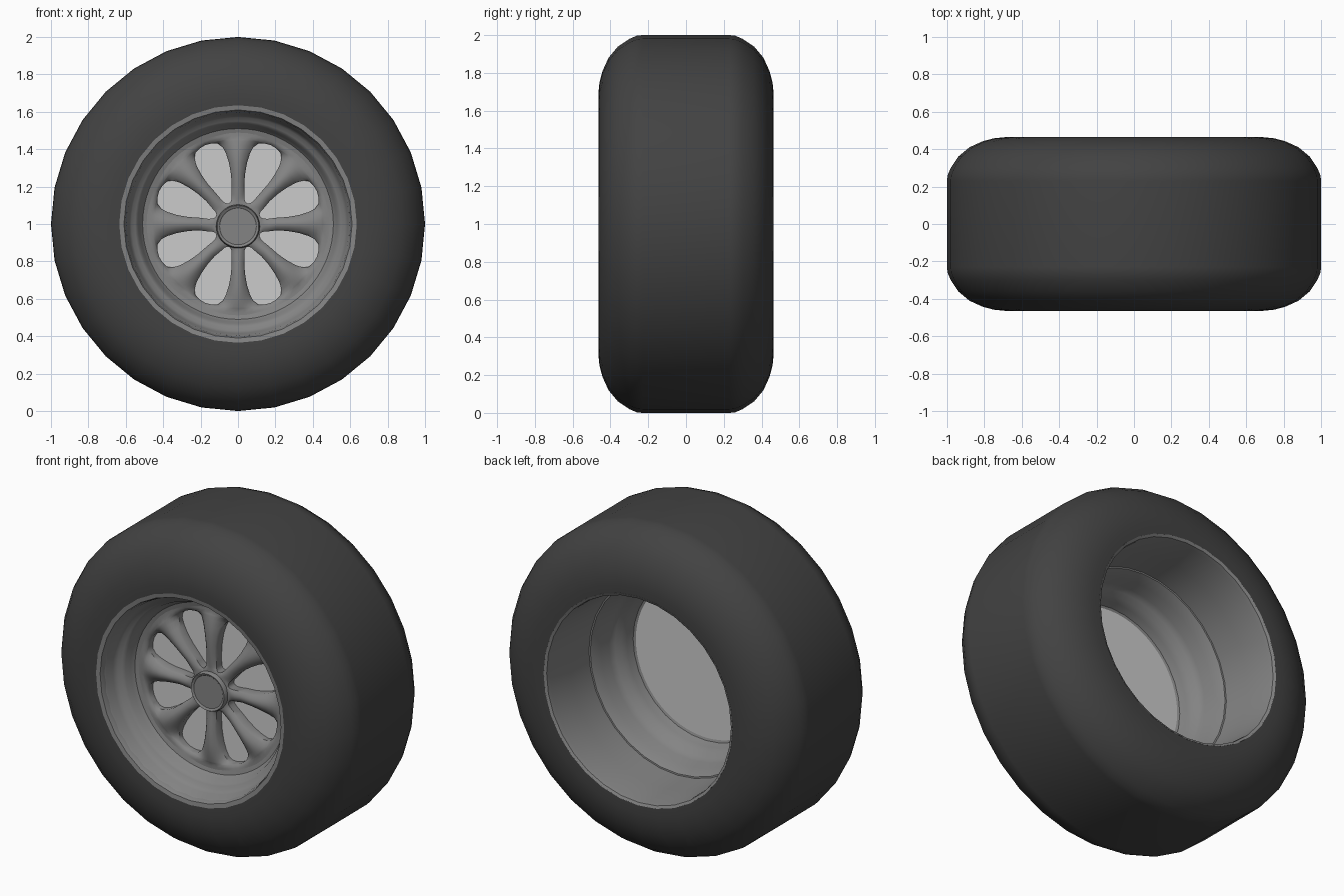
import bpy, bmesh
from math import sin, cos, pi, radians

if "Cube" in bpy.data.objects:
    bpy.data.objects.remove(bpy.data.objects["Cube"])


def material(name, v):
    m = bpy.data.materials.new(name)
    m.diffuse_color = (v, v, v, 1)
    m.use_nodes = True
    m.node_tree.nodes["Principled BSDF"].inputs["Base Color"].default_value = m.diffuse_color
    return m


RUBBER = material("rubber", 0.055)
METAL = material("metal", 0.23)


def point(r, a, y, dz=0):
    return (r * cos(a), y, 1 + dz + r * sin(a))


def finish(bm, name, mat, angle=35):
    bmesh.ops.remove_doubles(bm, verts=bm.verts, dist=1e-5)
    me = bpy.data.meshes.new(name)
    bm.to_mesh(me)
    bm.free()
    ob = bpy.data.objects.new(name, me)
    bpy.context.collection.objects.link(ob)
    if mat:
        me.materials.append(mat)
    bpy.ops.object.select_all(action='DESELECT')
    ob.select_set(True)
    bpy.context.view_layer.objects.active = ob
    bpy.ops.object.shade_smooth_by_angle(angle=radians(angle))
    return ob


def lathe(name, profile, mat, n=32, dz=0, angle=35):
    """Revolve (radius, y) points around the axle."""
    bm = bmesh.new()
    rows = [[bm.verts.new(point(r, 2 * pi * j / n, y, dz)) for j in range(n)] for r, y in profile]
    for a, b in zip(rows, rows[1:]):
        for j in range(n):
            k = (j + 1) % n
            bm.faces.new((a[j], a[k], b[k], b[j]))
    return finish(bm, name, mat, angle)


# Tyre: half profile from the bead to the tread, mirrored in y
half = [(0.62, 0.44), (0.635, 0.462), (0.69, 0.464), (0.75, 0.458), (0.81, 0.442), (0.88, 0.41),
        (0.94, 0.36), (0.98, 0.30), (0.997, 0.26), (1.0, 0.23)]
lathe("tyre", half + [(r, -y) for r, y in reversed(half)], RUBBER, angle=40)

# Front lip and stepped dish leading down to the spokes
lathe("front_lip", [(0.637, -0.45), (0.635, -0.462), (0.61, -0.458), (0.603, -0.44), (0.60, -0.42)], METAL)
lathe("front_dish", [(0.605, -0.435), (0.595, -0.42), (0.585, -0.37), (0.57, -0.345), (0.55, -0.335),
                     (0.535, -0.32), (0.525, -0.285), (0.51, -0.265), (0.485, -0.258)], METAL, n=64)

# Barrel seen from the back: stepped inner ring, then the wide rear section
lathe("inner_ring", [(0.465, -0.2), (0.49, -0.19), (0.505, -0.15), (0.515, -0.11), (0.54, -0.085),
                     (0.555, -0.05), (0.562, 0.02), (0.59, 0.08), (0.603, 0.082)], METAL)
lathe("rear_barrel", [(0.598, 0.07), (0.608, 0.25), (0.617, 0.43), (0.622, 0.455),
                      (0.637, 0.463), (0.639, 0.45)], METAL)

# Plain disc behind the spokes
lathe("back_disc", [(0, -0.195), (0.475, -0.195), (0.475, -0.205), (0, -0.205)], None, n=64)

# Spoke face: rows of (radius, half angle, centre y, edge drop); 8 spokes
ROWS = [(0.495, 22.5, -0.259, 0), (0.475, 22.5, -0.259, 0.006), (0.457, 22.5, -0.262, 0.02),
        (0.453, 18, -0.264, 0.026), (0.443, 14, -0.267, 0.032), (0.42, 11.3, -0.272, 0.038),
        (0.38, 9.6, -0.279, 0.036), (0.33, 8.4, -0.282, 0.03), (0.27, 8.0, -0.28, 0.024),
        (0.21, 9.2, -0.275, 0.02), (0.165, 11.8, -0.27, 0.016), (0.142, 14, -0.268, 0.012),
        (0.131, 17.5, -0.267, 0.008), (0.126, 22.5, -0.267, 0.006), (0.09, 22.5, -0.267, 0)]
STEPS = 10
bm = bmesh.new()
for s in range(8):
    grid = []
    for r, half_angle, y, drop in ROWS:
        row = []
        for i in range(STEPS + 1):
            u = 2 * i / STEPS - 1
            a = s * pi / 4 + radians(half_angle) * u
            row.append(bm.verts.new(point(r, a, y + drop * u * u, -0.006 if r < 0.2 else 0)))
        grid.append(row)
    for a, b in zip(grid, grid[1:]):
        for i in range(STEPS):
            bm.faces.new((a[i], a[i + 1], b[i + 1], b[i]))
bmesh.ops.remove_doubles(bm, verts=bm.verts, dist=1e-5)


# Window walls: run the window outlines back to the disc
def in_window(v):
    return 0.11 < (v.co.x ** 2 + (v.co.z - 1) ** 2) ** 0.5 < 0.47


edges = [e for e in bm.edges if e.is_boundary and all(in_window(v) for v in e.verts)]
ext = bmesh.ops.extrude_edge_only(bm, edges=edges)["geom"]
for v in ext:
    if isinstance(v, bmesh.types.BMVert):
        v.co.y = -0.203
bmesh.ops.recalc_face_normals(bm, faces=bm.faces)
front = next(f for f in bm.faces if abs(f.normal.y) > 0.8)
if front.normal.y > 0:
    bmesh.ops.reverse_faces(bm, faces=bm.faces)
finish(bm, "spokes", METAL, 45)

# Hub cap with a raised edge
lathe("hub_cap", [(0.117, -0.255), (0.116, -0.285), (0.111, -0.293), (0.104, -0.291),
                  (0.098, -0.286), (0, -0.286)], METAL, n=48, dz=-0.013)
